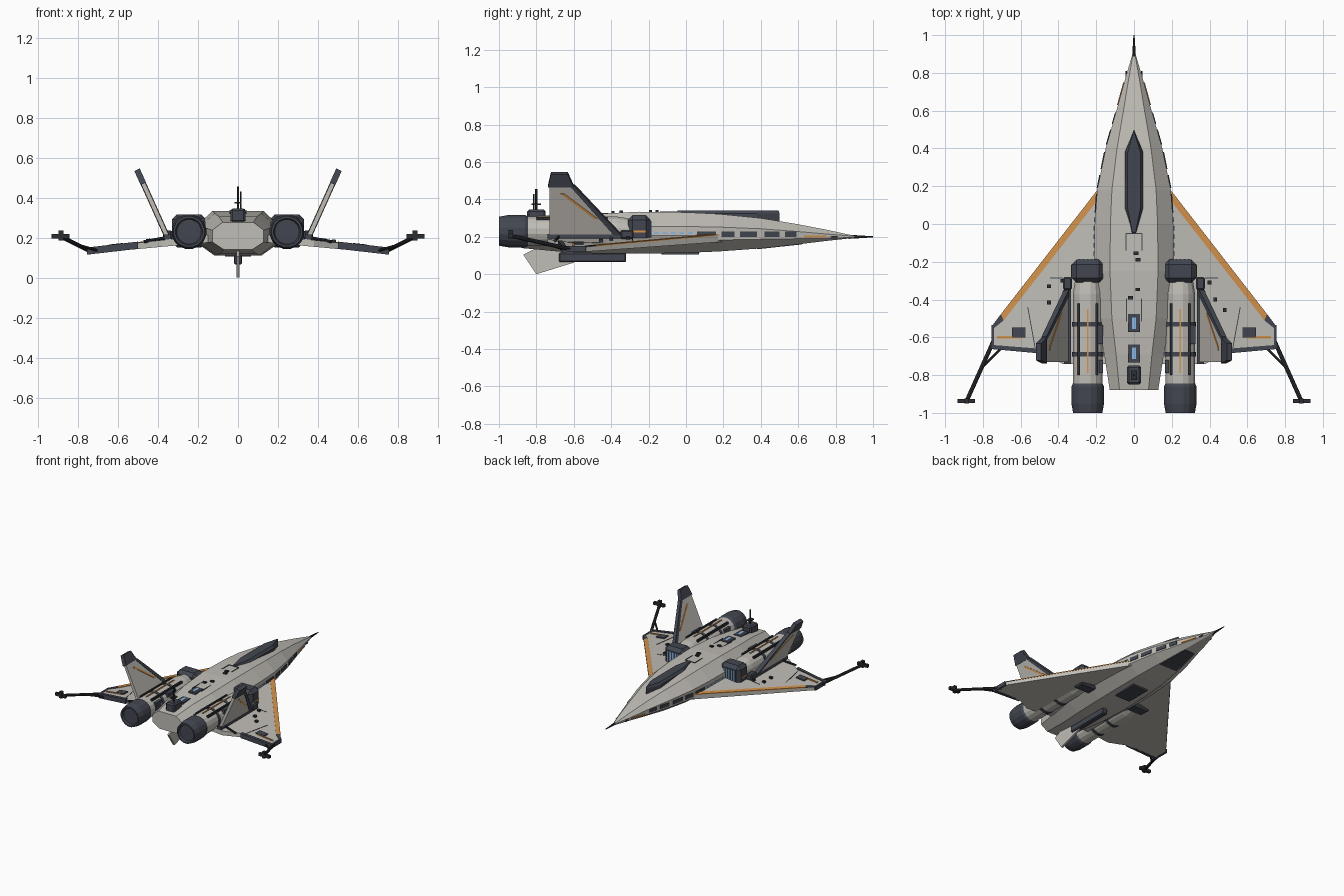
import bpy, bmesh, math
from mathutils import Vector

if "Cube" in bpy.data.objects:
    bpy.data.objects.remove(bpy.data.objects["Cube"])


def material(name, col):
    m = bpy.data.materials.new(name)
    m.diffuse_color = (*col, 1)
    m.use_nodes = True
    m.node_tree.nodes["Principled BSDF"].inputs["Base Color"].default_value = m.diffuse_color
    return m


HULL = material("hull_grey", (0.53, 0.51, 0.47))
DARK = material("slate_dark", (0.055, 0.062, 0.08))
BLACK = material("strut_black", (0.025, 0.027, 0.032))
ORANGE = material("orange_trim", (0.66, 0.29, 0.07))
BLUE = material("light_blue", (0.25, 0.48, 0.78))


def finish(name, bm, mat, bevel=0):
    bmesh.ops.recalc_face_normals(bm, faces=bm.faces)
    me = bpy.data.meshes.new(name)
    bm.to_mesh(me)
    bm.free()
    me.materials.append(mat)
    ob = bpy.data.objects.new(name, me)
    bpy.context.collection.objects.link(ob)
    if bevel:
        mod = ob.modifiers.new("bevel", 'BEVEL')
        mod.width, mod.segments = bevel, 1
    return ob


def loft(name, rings, mat):
    bm = bmesh.new()
    vs = [[bm.verts.new(p) for p in r] for r in rings]
    n = len(vs[0])
    for a, b in zip(vs, vs[1:]):
        for i in range(n):
            bm.faces.new((a[i], a[(i + 1) % n], b[(i + 1) % n], b[i]))
    bm.faces.new(vs[0])
    bm.faces.new(vs[-1])
    return finish(name, bm, mat)


def prism(name, pts, vec, mat):
    v = Vector(vec)
    return loft(name, [pts, [Vector(p) + v for p in pts]], mat)


def box(name, c, s, mat, bevel=0):
    bm = bmesh.new()
    bmesh.ops.create_cube(bm, size=1)
    for v in bm.verts:
        v.co = Vector((v.co.x * s[0] + c[0], v.co.y * s[1] + c[1], v.co.z * s[2] + c[2]))
    return finish(name, bm, mat, bevel)


def rod(name, a, b, r, mat, r2=None, n=8):
    a, b = Vector(a), Vector(b)
    q = (b - a).to_track_quat('Z', 'Y')
    ring = lambda c, rr: [c + q @ Vector((rr * math.cos(t * math.tau / n), rr * math.sin(t * math.tau / n), 0))
                          for t in range(n)]
    return loft(name, [ring(a, r), ring(b, r if r2 is None else r2)], mat)


def lathe(name, x, z, prof, mat, n=16):
    return loft(name, [[(x + r * math.cos((i + .5) * math.tau / n), y, z + r * math.sin((i + .5) * math.tau / n))
                        for i in range(n)] for y, r in prof], mat)


# Fuselage: y, half width, top, upper shoulder, lower shoulder, bottom
SEC = [(0.90, .008, .206, .203, .197, .194), (0.75, .052, .238, .215, .192, .178),
       (0.60, .093, .267, .228, .190, .160), (0.40, .150, .300, .243, .187, .138),
       (0.18, .195, .322, .252, .183, .122), (0.00, .208, .331, .255, .180, .114),
       (-.25, .212, .334, .255, .178, .110), (-.50, .195, .322, .252, .176, .112),
       (-.69, .158, .305, .247, .176, .122), (-.88, .128, .277, .238, .178, .140)]


def at(y, k):
    for a, b in zip(SEC, SEC[1:]):
        if a[0] >= y >= b[0]:
            return a[k] + (b[k] - a[k]) * (a[0] - y) / (a[0] - b[0])


loft("fuselage", [[(.6 * w, y, t), (w, y, u), (w, y, l), (.55 * w, y, b),
                   (-.55 * w, y, b), (-w, y, l), (-w, y, u), (-.6 * w, y, t)]
                  for y, w, t, u, l, b in SEC], HULL)
rod("nose_probe", (0, .87, .2), (0, 1, .2), .011, BLACK, .003)

# Canopy with chamfered top
outline = [(0, .5), (.048, .38), (.048, .08), (.012, -.05), (-.012, -.05), (-.048, .08), (-.048, .38)]
loft("canopy", [[(x * k, .22 + (y - .22) * j, z) for x, y in outline]
                for k, j, z in ((1, 1, .27), (1, 1, .325), (.7, .98, .342))], DARK)

# Spine equipment
for y in (-.525, -.685):
    z = at(y, 2)
    box("spine_panel", (0, y, z), (.064, .095, .016), DARK)
    box("spine_light", (0, y, z + .007), (.022, .06, .008), BLUE)
box("antenna_base", (0, -.8, .31), (.075, .1, .07), DARK, .01)
rod("antenna_mast", (0, -.8, .33), (0, -.8, .455), .006, BLACK)
rod("antenna_whip", (.014, -.815, .33), (.014, -.815, .43), .004, BLACK)
box("antenna_crossbar", (0, -.8, .375), (.034, .05, .008), BLACK)
for x, y in ((.01, -.155), (.022, -.19), (.02, -.347), (-.018, -.39)):
    box("spine_hatch", (x, y, at(y, 2) + .003), (.026, .018, .014), BLACK)
for s in (-1, 1):
    box("spine_seam", (s * .042, -.095, .334), (.004, .09, .005), DARK)
    box("spine_seam_rear", (s * .04, -.455, at(-.455, 2)), (.004, .12, .008), DARK)
box("spine_seam_cross", (0, -.05, .333), (.084, .004, .005), DARK)

# Belly: keel pod, ventral fin, hatches
box("keel_pod", (0, -.5, .09), (.04, .36, .05), DARK, .006)
prism("ventral_fin", [(-.008, -.87, .105), (-.008, -.8, 0), (-.008, -.6, .062), (-.008, -.58, .125),
                      (-.008, -.8, .14)], (.016, 0, 0), HULL)
box("belly_hatch", (0, -.03, .112), (.13, .2, .014), DARK)
prism("nose_belly_hatch", [(x * at(y, 1), y, at(y, 5) - .003) for x, y in
                           ((-.5, .38), (.5, .38), (.5, .62), (-.5, .62))], (0, 0, .006), DARK)


def wz(x):
    return .21 - .115 * (x - .19)


def wing_plate(name, s, pts, mat, t=.006):
    prism(name, [(s * x, y, wz(x) - .002) for x, y in pts], (0, 0, t), mat)


def rect(x, y, w, h):
    return [(x - w / 2, y - h / 2), (x + w / 2, y - h / 2), (x + w / 2, y + h / 2), (x - w / 2, y + h / 2)]


# Fin plane: x follows height
def fin_plate(name, s, pts, th, mat):
    n = Vector((s * .91, 0, -.415)) * th
    prism(name, [Vector((s * (.352 + (z - .2) * .45), y, z)) - n / 2 for y, z in pts], n, mat)


for s in (-1, 1):
    # Wing with trim
    plan = [(.1, .295), (.75, -.54), (.75, -.65), (.5, -.67), (.38, -.74), (.1, -.74)]
    loft("wing", [[(s * x, y, wz(x) - (.042 - .022 * x)) for x, y in plan],
                  [(s * x, y, wz(x)) for x, y in plan]], HULL)
    wing_plate("leading_edge_trim", s, [(.19, .185), (.705, -.478), (.69, -.51), (.19, .13)], ORANGE)
    wing_plate("tip_edge", s, [(.705, -.478), (.752, -.54), (.752, -.56), (.69, -.51)], DARK)
    prism("trailing_edge", [(s * x, y, wz(x) - .03) for x, y in
                            ((.755, -.64), (.755, -.662), (.5, -.685), (.5, -.66))], (0, 0, .036), DARK)
    box("tip_rail", (s * .748, -.595, wz(.748) - .012), (.014, .12, .032), DARK)
    wing_plate("wing_hatch", s, rect(.61, -.575, .07, .052), DARK, .01)
    wing_plate("wing_stripe", s, rect(.66, -.6, .13, .012), ORANGE, .008)
    wing_plate("wing_seam", s, rect(.41, -.285, .07, .005), DARK, .004)
    wing_plate("wing_seam", s, [(.56, -.44), (.565, -.44), (.525, -.66), (.52, -.66)], DARK, .004)
    for x, y in (((.45, -.33), (.45, -.415), (.38, -.3)) if s < 0 else ((.4, -.31), (.43, -.4), (.48, -.455))):
        wing_plate("wing_knob", s, rect(x, y, .02, .02), BLACK, .016)

    # Wingtip boom
    end = (s * .885, -.935, .205)
    rod("tip_boom", (s * .735, -.6, .13), end, .011, BLACK)
    rod("tip_boom_brace", (s * .7, -.655, .135), (s * .81, -.765, .166), .007, BLACK)
    box("boom_crossbar", (s * .888, -.937, .207), (.092, .022, .022), BLACK)
    box("boom_sensor", (s * .885, -.937, .212), (.024, .026, .05), BLACK)

    # Engine nacelle
    ex, ez = s * .245, .23
    lathe("nacelle", ex, ez, [(-.28, .07), (-.31, .07), (-.37, .08), (-.86, .08)], HULL)
    lathe("nozzle", ex, ez, [(-.84, .078), (-.86, .088), (-.95, .088), (-1, .079), (-1, .068), (-.985, .062)], DARK)
    for y in (-.53, -.69):
        lathe("nacelle_band", ex, ez, [(y + .012, .07), (y + .012, .084), (y - .012, .084), (y - .012, .07)], DARK)
    for dx in (-.047, .047):
        box("nacelle_rail", (ex + dx, -.61, ez + .068), (.013, .38, .018), BLACK)
    box("nacelle_stripe", (ex, -.62, ez + .079), (.009, .34, .009), ORANGE)
    box("nacelle_pod", (ex + .065, -.585, ez + .05), (.03, .1, .03), DARK)
    box("nacelle_block", (s * .178, -.755, .25), (.03, .07, .06), DARK)

    # Intake
    box("intake", (ex, -.25, .234), (.172, .122, .166), DARK, .026)
    for i in range(5):
        box("intake_slat", (ex + (i - 2) * .022, -.189, .235), (.009, .008, .1), BLUE)
    box("intake_stripe", (ex + s * .086, -.25, .228), (.006, .07, .01), ORANGE)

    # Canted tail fin on its root beam
    box("fin_beam", (s * .352, -.52, .203), (.036, .44, .026), DARK)
    box("fin_beam_head", (s * .352, -.315, .212), (.046, .07, .05), DARK, .008)
    fin_plate("tail_fin", s, [(-.73, .2), (-.345, .2), (-.605, .475), (-.73, .475)], .022, HULL)
    fin_plate("fin_cap", s, [(-.738, .47), (-.6, .47), (-.632, .54), (-.722, .54)], .03, DARK)
    fin_plate("fin_leading_edge", s, [(-.375, .2), (-.335, .2), (-.595, .475), (-.62, .475)], .028, DARK)
    fin_plate("fin_stripe", s, [(-.67, .435), (-.65, .435), (-.47, .3), (-.49, .3)], .028, ORANGE)
    rod("fin_brace", (s * .36, -.68, .2), (s * .47, -.7, .18), .008, BLACK)

    # Fuselage side windows, lights and trim
    def side_plate(name, y0, y1, z0, z1, mat):
        prism(name, [(s * (at(y, 1) - .003), y, z) for y, z in ((y0, z0), (y1, z0), (y1, z1), (y0, z1))],
              (s * .008, 0, 0), mat)
    for y0, y1 in ((.06, .16), (.19, .26), (.29, .38), (.42, .5), (.53, .59)):
        side_plate("side_window", y0, y1, .2, .228, DARK)
    side_plate("nose_stripe", .63, .75, .196, .206, ORANGE)
    for i in range(5):
        side_plate("side_light", -.17 + i * .045, -.145 + i * .045, .215, .226, BLUE)
    rod("nose_sensor", (s * .04, .75, .2), (s * .041, .81, .2), .005, BLACK)
